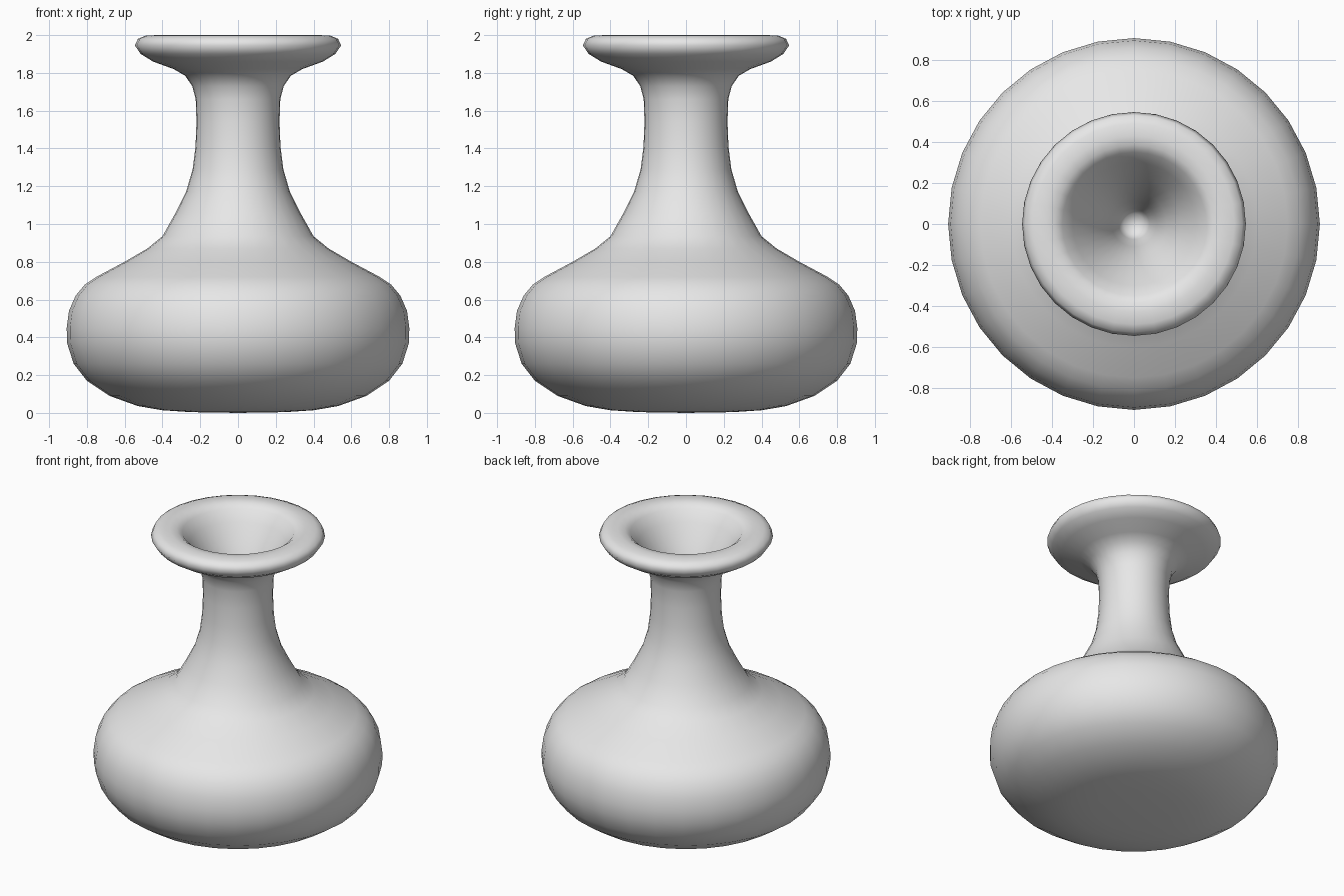
import bpy
import bmesh
import math

cube = bpy.data.objects.get("Cube")
if cube:
    bpy.data.objects.remove(cube, do_unlink=True)

SEGMENTS = 32

# Outer wall, from the base centre up to the lip (radius, height)
outer = [(0, 0), (.25, .004), (.4, .014), (.53, .036), (.68, .09), (.8, .17),
         (.87, .26), (.905, .37), (.907, .45), (.895, .54), (.86, .62), (.81, .68),
         (.75, .72), (.6, .80), (.48, .87), (.4, .935), (.33, 1.06), (.275, 1.17),
         (.24, 1.29), (.225, 1.41), (.22, 1.54), (.224, 1.66), (.242, 1.73),
         (.28, 1.785), (.34, 1.82), (.45, 1.86), (.515, 1.9), (.546, 1.945),
         (.53, 1.98), (.49, 1.997)]
# Rounded rim and funnel throat, ending in a small closed floor
inner = [(.43, 2), (.385, 1.995), (.35, 1.97), (.3, 1.9), (.23, 1.79),
         (.16, 1.66), (.11, 1.52), (.075, 1.36), (.05, 1.31), (0, 1.3)]

# Clay material
clay = bpy.data.materials.new("pale grey clay")
clay.use_nodes = True
colour = (.8, .8, .8, 1)
clay.diffuse_color = colour
clay.node_tree.nodes["Principled BSDF"].inputs["Base Color"].default_value = colour

# Revolve the profile about the vertical axis
bm = bmesh.new()
verts = [bm.verts.new((r, 0, z)) for r, z in outer + inner]
edges = [bm.edges.new(pair) for pair in zip(verts, verts[1:])]
bmesh.ops.spin(bm, geom=verts + edges, cent=(0, 0, 0), axis=(0, 0, 1),
               angle=math.tau, steps=SEGMENTS, use_merge=False)
bmesh.ops.remove_doubles(bm, verts=bm.verts[:], dist=.0005)
bmesh.ops.recalc_face_normals(bm, faces=bm.faces[:])
for face in bm.faces:
    face.smooth = True

mesh = bpy.data.meshes.new("vase_body")
bm.to_mesh(mesh)
bm.free()
mesh.materials.append(clay)
vase = bpy.data.objects.new("vase_body", mesh)
bpy.context.collection.objects.link(vase)
